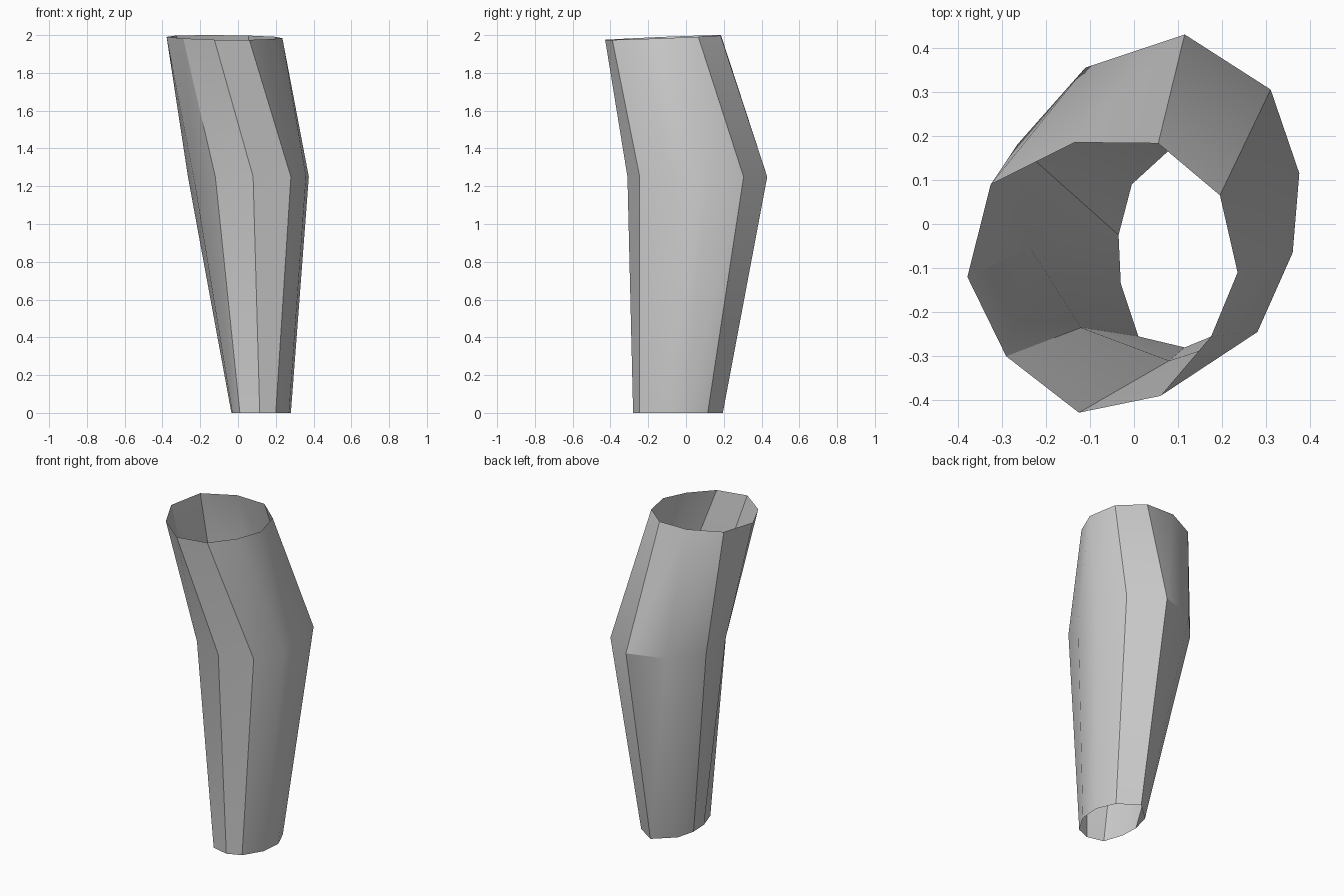
import bpy, bmesh

if "Cube" in bpy.data.objects:
    bpy.data.objects.remove(bpy.data.objects["Cube"])

# Ten-sided cross-sections, listed in matching order around the tube
bottom = [(.11, .195), (.23, .115), (.28, 0), (.27, -.13), (.2, -.245),
          (.115, -.28), (.01, -.255), (-.03, -.135), (-.035, -.025), (-.005, .09)]
middle = [(.115, .43), (.31, .305), (.375, .115), (.36, -.065), (.28, -.245),
          (.08, -.31), (-.12, -.235), (-.235, -.055), (-.265, .18), (-.11, .355)]
top = [(.055, .183), (.195, .065), (.235, -.11), (.175, -.255), (.06, -.39),
       (-.125, -.428), (-.29, -.3), (-.378, -.12), (-.325, .09), (-.135, .185)]

bm = bmesh.new()


def ring(points, height):
    return [bm.verts.new((x, y, height(x, y))) for x, y in points]


# The top rim is slightly tilted
rings = [ring(bottom, lambda x, y: 0),
         ring(middle, lambda x, y: 1.25),
         ring(top, lambda x, y: 1.991 + .04 * y - .012 * x)]

# Open tube wall, skinned between neighbouring rings
for a, b in zip(rings, rings[1:]):
    for i in range(10):
        j = (i + 1) % 10
        if b is rings[2] and i == 8:
            # Strongly twisted panel, split along its outer diagonal
            bm.faces.new((a[j], a[i], b[i]))
            bm.faces.new((a[j], b[i], b[j]))
        else:
            bm.faces.new((a[j], a[i], b[i], b[j]))

mesh = bpy.data.meshes.new("bent_tube")
bm.to_mesh(mesh)
bm.free()
tube = bpy.data.objects.new("bent_tube", mesh)
bpy.context.collection.objects.link(tube)

# Soft shading with the sharper side edges kept
bpy.context.view_layer.objects.active = tube
tube.select_set(True)
bpy.ops.object.shade_smooth_by_angle(angle=.52)
